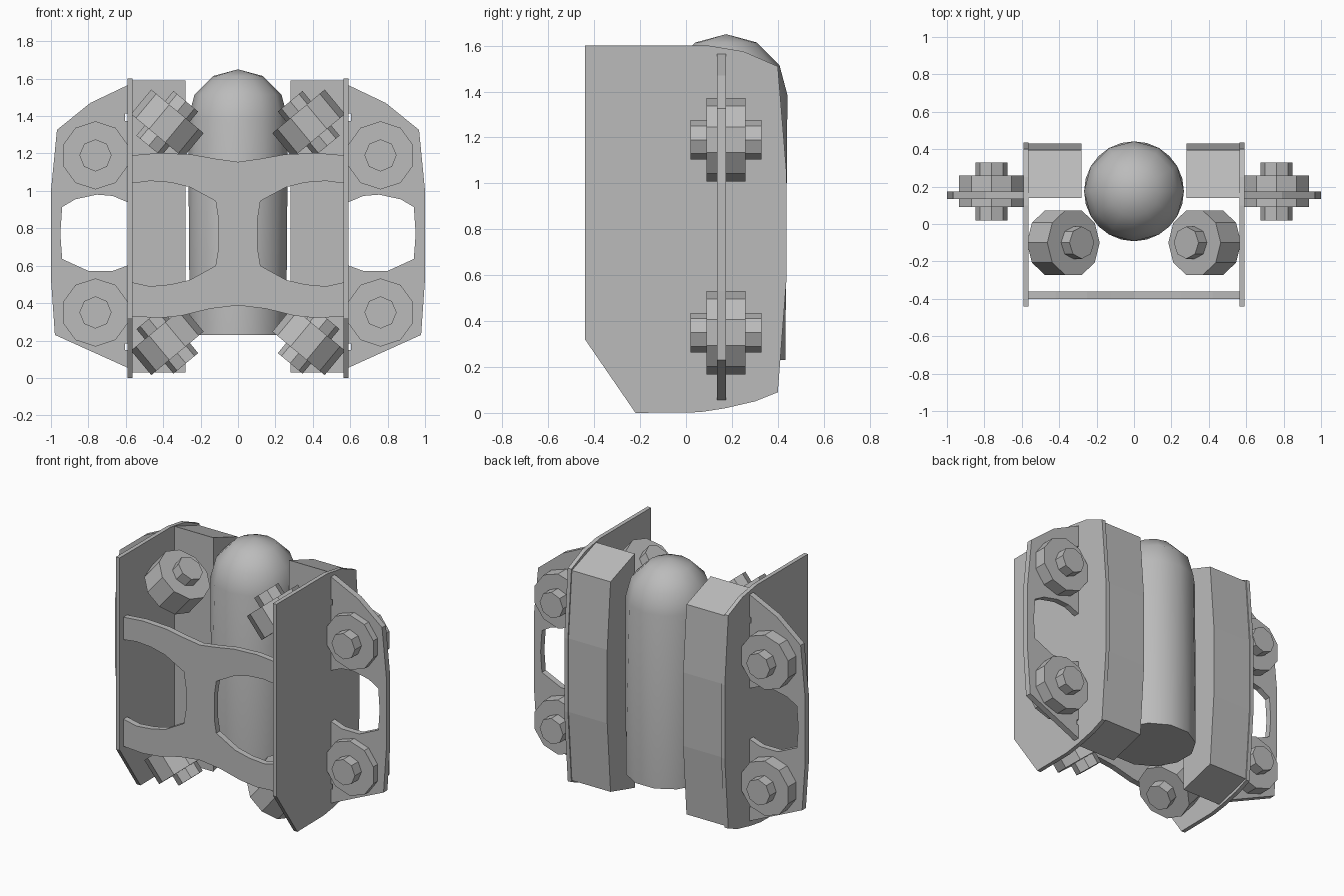
import bpy, bmesh, math
from mathutils import Matrix, Vector

if "Cube" in bpy.data.objects:
    bpy.data.objects.remove(bpy.data.objects["Cube"])

gray = bpy.data.materials.new("plain_gray")
gray.diffuse_color = (0.5, 0.5, 0.5, 1)
gray.use_nodes = True
gray.node_tree.nodes["Principled BSDF"].inputs["Base Color"].default_value = gray.diffuse_color


def finish(name, bm):
    bmesh.ops.recalc_face_normals(bm, faces=bm.faces)
    me = bpy.data.meshes.new(name)
    bm.to_mesh(me)
    bm.free()
    me.materials.append(gray)
    ob = bpy.data.objects.new(name, me)
    bpy.context.collection.objects.link(ob)
    return ob


def prism(name, pts, to3d, d0, d1):
    """Extrude a 2D outline from depth d0 to d1."""
    bm = bmesh.new()
    a = [bm.verts.new(to3d(p, d0)) for p in pts]
    b = [bm.verts.new(to3d(p, d1)) for p in pts]
    n = len(pts)
    bm.faces.new(a)
    bm.faces.new(b[::-1])
    for i in range(n):
        j = (i + 1) % n
        bm.faces.new((a[i], b[i], b[j], a[j]))
    return finish(name, bm)


def nut(name, centre, axis):
    """Ten-sided collar with an octagonal bolt through it."""
    bm = bmesh.new()
    rot = Vector(axis).to_track_quat('Z', 'Y').to_matrix().to_4x4()
    for sides, r, half in ((10, 0.182, 0.085), (8, 0.086, 0.155)):
        bmesh.ops.create_cone(bm, cap_ends=True, segments=sides, radius1=r, radius2=r,
                              depth=2 * half, matrix=Matrix.Translation(centre) @ rot)
    finish(name, bm)


# outlines: side plate and block in (y, z), wing and brace in (x, z)
side = [(-.44, 1.6), (.1, 1.6), (.25, 1.575), (.4, 1.51), (.437, 1.06), (.437, .57),
        (.4, .09), (.3, .05), (.17, .02), (.06, .003), (-.22, 0), (-.44, .32)]
block = [(.14, 1.59), (.395, 1.5), (.43, 1.06), (.43, .57), (.395, .1), (.14, .03)]
wing = [(.58, 1.57), (.79, 1.47), (.968, 1.326), (1, 1), (1, .53), (.979, .23), (.58, .05),
        (.58, .15), (.603, .15), (.603, .185), (.58, .185),
        (.58, .605), (.67, .572), (.80, .572), (.94, .636), (.95, .77), (.94, .914),
        (.87, .955), (.755, .98), (.67, .973), (.58, .935),
        (.58, 1.375), (.603, 1.375), (.603, 1.415), (.58, 1.415)]
brace = [(0, 1.155), (.12, 1.172), (.25, 1.195), (.42, 1.203), (.57, 1.19), (.57, 1.04),
         (.47, 1.053), (.36, 1.045), (.257, 1.02), (.12, .946), (.105, .85), (.105, .69),
         (.12, .6), (.257, .524), (.36, .5), (.47, .49), (.57, .512), (.57, .33),
         (.42, .32), (.3, .333), (.15, .37), (0, .388)]

for s, tag in ((1, "right"), (-1, "left")):
    yz = lambda p, d: (s * d, p[0], p[1])
    xz = lambda p, d: (s * p[0], d, p[1])
    prism("side_plate_" + tag, side, yz, .565, .592)
    prism("rear_block_" + tag, block, yz, .28, .567)
    prism("wing_" + tag, wing, xz, .135, .175)
    # bolts on the wings, then slanted ones inside the frame
    for z, up, level in ((1.19, 1, "top"), (.35, -1, "bottom")):
        nut(f"wing_bolt_{tag}_{level}", (s * .762, .175, z), (0, 1, 0))
        zi = 1.36 if up > 0 else .197
        nut(f"inner_bolt_{tag}_{level}", (s * .378, -.1, zi), (-s * .64, 0, up * .77))

# front brace, mirrored into one outline
full = brace + [(-x, z) for x, z in brace[-2:0:-1]]
prism("front_brace", full, lambda p, d: (p[0], d, p[1]), -.40, -.36)

# central tank with domed top, as the hull of a few rings
bm = bmesh.new()
R = .267
for z, r, off in ((.23, R, .5), (1.385, R, 0), (1.515, R * .87, 0), (1.614, R * .5, 0)):
    for i in range(12):
        a = (i + off) * math.pi / 6
        bm.verts.new((r * math.cos(a), .175 + r * math.sin(a), z))
bm.verts.new((0, .175, 1.65))
bmesh.ops.convex_hull(bm, input=bm.verts)
tank = finish("tank", bm)
bpy.context.view_layer.objects.active = tank
tank.select_set(True)
bpy.ops.object.shade_smooth_by_angle(angle=math.radians(40))
